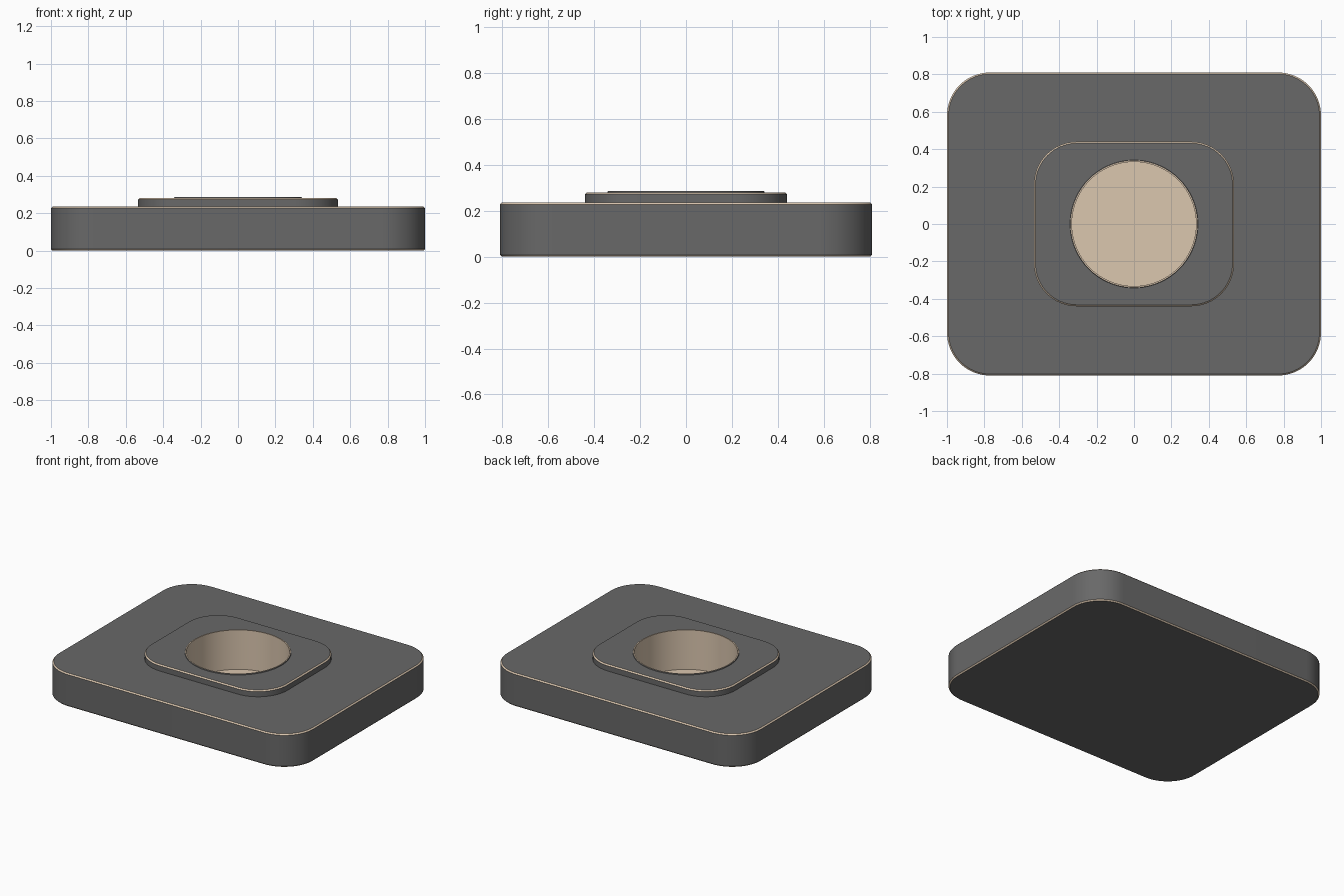
import bpy, bmesh, math

if "Cube" in bpy.data.objects:
    bpy.data.objects.remove(bpy.data.objects["Cube"])

SEG = 16                 # segments per rounded corner
N = 4 * (SEG + 1)        # points in every loop


def material(name, color):
    m = bpy.data.materials.new(name)
    m.diffuse_color = (*color, 1)
    m.use_nodes = True
    m.node_tree.nodes["Principled BSDF"].inputs["Base Color"].default_value = m.diffuse_color
    return m


BODY = material("dark_grey", (0.14, 0.14, 0.14))
TRIM = material("beige", (0.71, 0.57, 0.43))


def rounded(hx, hy, r, z):
    """Rounded rectangle loop with half sizes hx, hy and corner radius r."""
    pts = []
    for i, (sx, sy) in enumerate([(1, 1), (-1, 1), (-1, -1), (1, -1)]):
        for j in range(SEG + 1):
            a = math.pi / 2 * (i + j / SEG)
            pts.append((sx * (hx - r) + r * math.cos(a),
                        sy * (hy - r) + r * math.sin(a), z))
    return pts


def circle(r, z):
    return [(r * math.cos(2 * math.pi * (k + 0.5) / N),
             r * math.sin(2 * math.pi * (k + 0.5) / N), z) for k in range(N)]


def loft(name, loops, trim=(), cap_first=False, cap_last=False):
    """Skin consecutive loops; bands listed in trim get the beige material."""
    bm = bmesh.new()
    rings = [[bm.verts.new(p) for p in loop] for loop in loops]
    for b, (lo, hi) in enumerate(zip(rings, rings[1:])):
        for k in range(N):
            n = (k + 1) % N
            f = bm.faces.new((lo[k], lo[n], hi[n], hi[k]))
            f.material_index = int(b in trim)
    if cap_first:
        bm.faces.new(rings[0][::-1])
    if cap_last:
        bm.faces.new(rings[-1]).material_index = 1
    mesh = bpy.data.meshes.new(name)
    bm.to_mesh(mesh)
    bm.free()
    mesh.materials.append(BODY)
    mesh.materials.append(TRIM)
    ob = bpy.data.objects.new(name, mesh)
    bpy.context.collection.objects.link(ob)
    bpy.ops.object.select_all(action='DESELECT')
    ob.select_set(True)
    bpy.context.view_layer.objects.active = ob
    bpy.ops.object.shade_smooth_by_angle(angle=math.radians(30))
    return ob


B = 0.008                # edge chamfer

# Base plate with chamfered top and bottom edges, open under the pad
loft("base_plate", [
    rounded(1 - B, 0.81 - B, 0.23 - B, 0),
    rounded(1, 0.81, 0.23, B),
    rounded(1, 0.81, 0.23, 0.235 - B),
    rounded(1 - B, 0.81 - B, 0.23 - B, 0.235),
    rounded(0.535, 0.44, 0.23, 0.235),
], trim=(0, 2), cap_first=True)

# Raised pad around the hole
loft("raised_pad", [
    rounded(0.535, 0.44, 0.23, 0.235),
    rounded(0.535, 0.44, 0.23, 0.28 - B),
    rounded(0.535 - B, 0.44 - B, 0.23 - B, 0.28),
    circle(0.342, 0.28),
], trim=(1,))

# Round socket: thin lip, wall and floor
loft("socket", [
    circle(0.342, 0.28),
    circle(0.340, 0.286),
    circle(0.332, 0.286),
    circle(0.332, 0.006),
], trim=(1, 2), cap_last=True)
